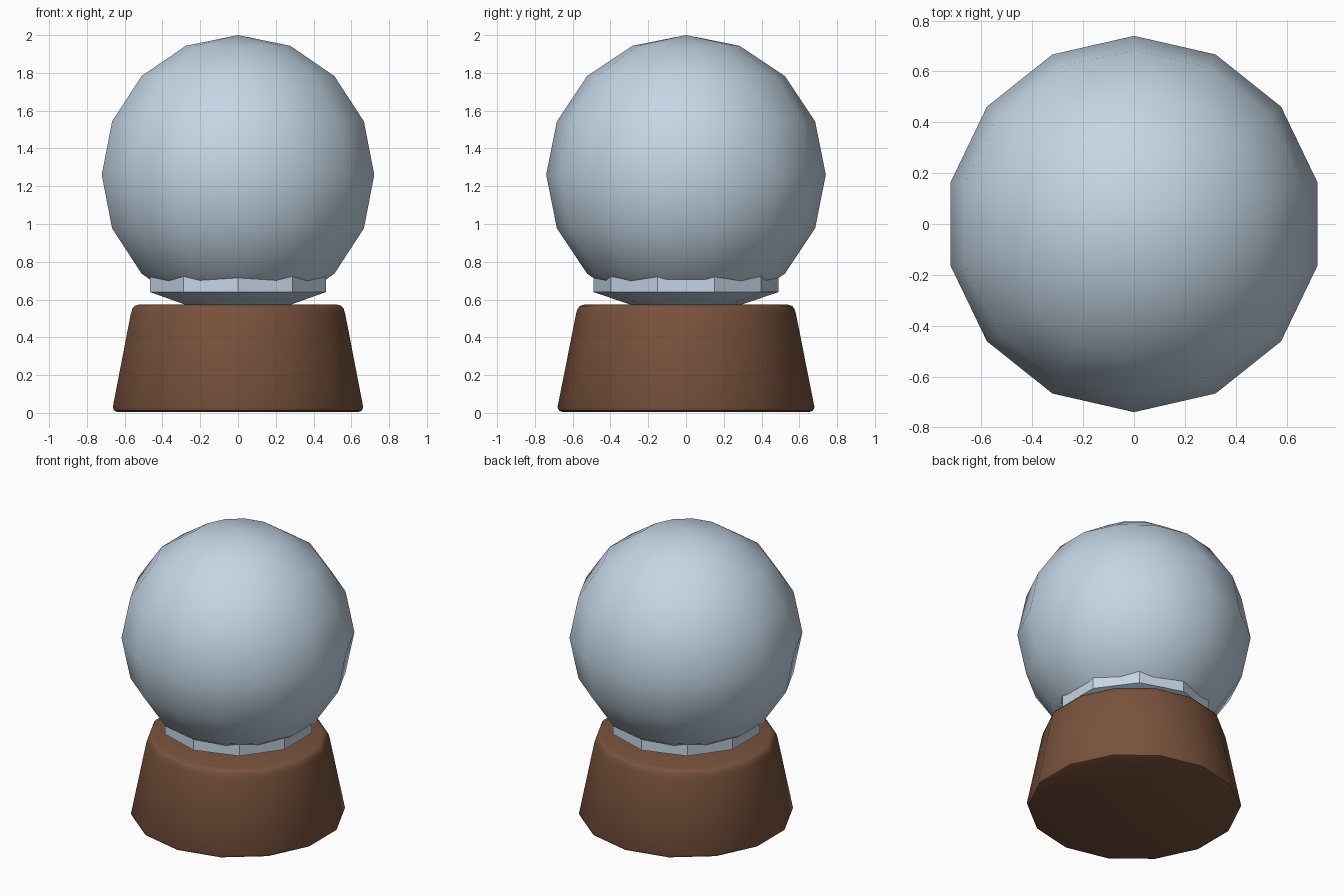
import bpy
import bmesh
import math

cube = bpy.data.objects.get("Cube")
if cube:
    bpy.data.objects.remove(cube, do_unlink=True)


def make_material(name, color, roughness):
    mat = bpy.data.materials.new(name)
    mat.use_nodes = True
    mat.diffuse_color = color
    shader = mat.node_tree.nodes["Principled BSDF"]
    shader.inputs["Base Color"].default_value = color
    shader.inputs["Roughness"].default_value = roughness
    return mat


def lathe(name, profile, sides, mat, sharp_angle):
    """Revolve (radius, height) points around z, with a corner facing front."""
    bm = bmesh.new()
    rings = []
    for radius, z in profile:
        if radius == 0:
            rings.append([bm.verts.new((0, 0, z))] * sides)
            continue
        ring = []
        for i in range(sides):
            a = 2 * math.pi * i / sides - math.pi / 2
            ring.append(bm.verts.new((radius * math.cos(a), radius * math.sin(a), z)))
        rings.append(ring)
    for low, high in zip(rings, rings[1:]):
        for i in range(sides):
            j = (i + 1) % sides
            corners = dict.fromkeys((low[i], low[j], high[j], high[i]))
            bm.faces.new(list(corners))
    # Close open ends with flat caps
    if profile[0][0] > 0:
        bm.faces.new(rings[0][::-1])
    if profile[-1][0] > 0:
        bm.faces.new(rings[-1])
    bmesh.ops.recalc_face_normals(bm, faces=bm.faces)
    mesh = bpy.data.meshes.new(name)
    bm.to_mesh(mesh)
    bm.free()
    mesh.materials.append(mat)
    obj = bpy.data.objects.new(name, mesh)
    bpy.context.collection.objects.link(obj)
    bpy.ops.object.select_all(action="DESELECT")
    obj.select_set(True)
    bpy.context.view_layer.objects.active = obj
    bpy.ops.object.shade_smooth_by_angle(angle=math.radians(sharp_angle))
    return obj


glass = make_material("pale blue glass", (0.55, 0.67, 0.78, 1), 0.2)
wood = make_material("brown wood", (0.19, 0.085, 0.045, 1), 0.6)

# Tapered wooden base with rounded rims
base_profile = [(0.655, 0.005), (0.672, 0.012), (0.68, 0.03),
                (0.582, 0.525), (0.573, 0.553), (0.562, 0.566), (0.54, 0.573)]
lathe("base", base_profile, 14, wood, 40)

# Faceted collar with a tapering underside
collar_profile = [(0.285, 0.57), (0.49, 0.64), (0.49, 0.74)]
lathe("collar", collar_profile, 10, glass, 30)

# Globe
globe_radius, globe_height, bands = 0.74, 1.26, 8
globe_profile = []
for k in range(bands + 1):
    t = math.pi * k / bands
    r = globe_radius * math.sin(t) if 0 < k < bands else 0
    globe_profile.append((r, globe_height - globe_radius * math.cos(t)))
lathe("globe", globe_profile, 14, glass, 40)
